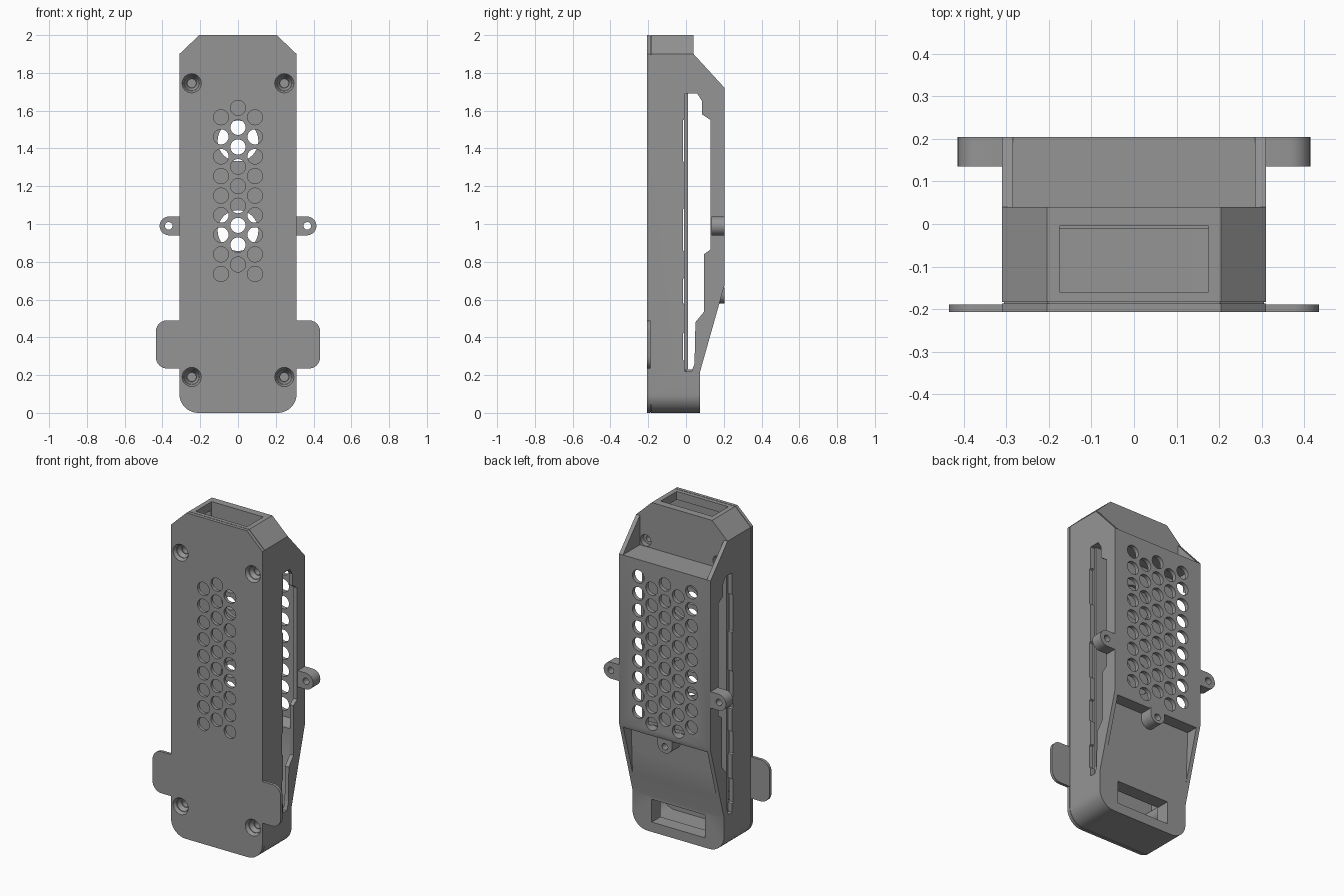
import bpy, bmesh, math

if "Cube" in bpy.data.objects:
    bpy.data.objects.remove(bpy.data.objects["Cube"])

grey = bpy.data.materials.new("plastic_grey")
grey.diffuse_color = (0.30, 0.30, 0.30, 1)
grey.use_nodes = True
grey.node_tree.nodes["Principled BSDF"].inputs["Base Color"].default_value = grey.diffuse_color


def prisms(name, items, axis):
    """Extrude outlines along an axis; items are (points, start, end).
    Outline points are (x, z) for axis y, (y, z) for axis x, (x, y) for axis z."""
    bm = bmesh.new()
    for pts, a, b in items:
        def place(p, d):
            return {"x": (d, p[0], p[1]), "y": (p[0], d, p[1]), "z": (p[0], p[1], d)}[axis]
        lo = [bm.verts.new(place(p, a)) for p in pts]
        hi = [bm.verts.new(place(p, b)) for p in pts]
        n = len(pts)
        bm.faces.new(lo)
        bm.faces.new(hi[::-1])
        for i in range(n):
            j = (i + 1) % n
            bm.faces.new((lo[j], lo[i], hi[i], hi[j]))
    bmesh.ops.recalc_face_normals(bm, faces=bm.faces)
    me = bpy.data.meshes.new(name)
    bm.to_mesh(me)
    bm.free()
    ob = bpy.data.objects.new(name, me)
    bpy.context.collection.objects.link(ob)
    me.materials.append(grey)
    return ob


def combine(ob, other, op="DIFFERENCE"):
    m = ob.modifiers.new("bool", "BOOLEAN")
    m.object, m.operation, m.solver = other, op, "EXACT"
    bpy.context.view_layer.update()
    me = bpy.data.meshes.new_from_object(ob.evaluated_get(bpy.context.evaluated_depsgraph_get()))
    ob.modifiers.clear()
    ob.data = me
    bpy.data.objects.remove(other)


def circle(cx, cz, r, n=24):
    return [(cx + r * math.cos(2 * math.pi * i / n), cz + r * math.sin(2 * math.pi * i / n)) for i in range(n)]


def arc(cx, cz, r, a0, a1, n=10):
    return [(cx + r * math.cos(math.radians(a0 + (a1 - a0) * i / n)),
             cz + r * math.sin(math.radians(a0 + (a1 - a0) * i / n))) for i in range(n + 1)]


def rect(a0, a1, b0, b1):
    return [(a0, b0), (a1, b0), (a1, b1), (a0, b1)]


def cut(ob, items, axis):
    combine(ob, prisms("cutter", items, axis))


def screw_sink(ob, x, z):
    """Countersunk screw hole from the front."""
    bpy.ops.mesh.primitive_cone_add(vertices=24, radius1=0.052, radius2=0.026, depth=0.05,
                                    location=(x, -0.184, z), rotation=(-math.pi / 2, 0, 0))
    combine(ob, bpy.context.object)
    cut(ob, [(circle(x, z, 0.022), -0.2, -0.09)], "y")


def finish(ob):
    bpy.ops.object.select_all(action="DESELECT")
    ob.select_set(True)
    bpy.context.view_layer.objects.active = ob
    bpy.ops.object.shade_smooth_by_angle(angle=math.radians(30))


SCREWS = [(sx * 0.245, z) for sx in (-1, 1) for z in (0.19, 1.745)]
outline = ([(0.31, 1.9), (0.205, 2.0), (-0.205, 2.0), (-0.31, 1.9)]
           + arc(-0.21, 0.1, 0.1, 180, 270) + arc(0.21, 0.1, 0.1, 270, 360))
profile = [(-0.184, 0), (0.075, 0), (0.075, 0.22), (0.205, 0.68),
           (0.205, 1.72), (0.04, 1.9), (0.04, 2.0), (-0.184, 2.0)]


def vents(columns):
    """Staggered round vent positions."""
    return [(c * 0.09, (1.615 if c % 2 == 0 else 1.565) - 0.1037 * r) for c in columns for r in range(9)]


# Main shell: front outline crossed with side profile
shell = prisms("shell", [(outline, -0.184, 0.3)], "y")
combine(shell, prisms("side_profile", [(profile, -0.4, 0.4)], "x"), "INTERSECT")

# Front and rear cavities with a dividing wall between them
cavity = ([(0.285, 1.87), (0.2, 1.95), (-0.2, 1.95), (-0.285, 1.87)]
          + arc(-0.205, 0.11, 0.08, 180, 270) + arc(0.205, 0.11, 0.08, 270, 360))
cut(shell, [(cavity, -0.3, -0.01)], "y")
rear = [(0.01, 0.23), (0.05, 0.23), (0.055, 0.35), (0.1, 0.5), (0.1, 0.69),
        (0.18, 0.71), (0.18, 1.69), (0.01, 1.69)]
cut(shell, [(rear, -0.285, 0.285)], "x")

# Recessed shelf at the top of the back and recessed ramp below the back wall
cut(shell, [(rect(0.04, 0.4, 1.72, 2.2), -0.285, 0.285),
            ([(0.4, 0.66), (0.125, 0.66), (0.118, 0.5), (0.112, 0.35), (0.4, 0.35)], -0.285, 0.285)], "x")

# Plug openings at the top and low on the back
cut(shell, [(rect(-0.175, 0.175, -0.16, -0.005), 1.85, 2.1)], "z")
cut(shell, [(rect(-0.18, 0.18, 0.06, 0.2), -0.05, 0.2)], "y")

# Stepped slots in both side walls, with small notches
slot = [(-0.005, 0.22), (0.03, 0.22), (0.045, 0.26), (0.05, 0.48), (0.095, 0.535), (0.095, 0.84),
        (0.13, 0.865), (0.13, 1.55), (0.085, 1.58), (0.085, 1.65), (0.06, 1.69), (-0.005, 1.69)]
for a, b in ((0.283, 0.4), (-0.4, -0.283)):
    cut(shell, [(slot, a, b)], "x")
    cut(shell, [([(0.012, z0 - 0.015), (0.012, z1 + 0.015), (-0.015, z1), (-0.015, z0)], a, b)
                for z0, z1 in ((0.28, 0.42), (0.58, 0.71), (0.86, 1.08), (1.33, 1.55))], "x")

# Large round holes in the dividing wall, vents in the back wall
cut(shell, [(circle(0, z, 0.108, 32), -0.05, 0.05) for z in (0.965, 1.44)], "y")
cut(shell, [(circle(x, z, 0.04), 0.15, 0.3) for x, z in vents(range(-2, 3))], "y")

# Screw bosses, with holes in the rear recess
combine(shell, prisms("bosses", [(circle(x, z, 0.055), -0.184, 0.0) for x, z in SCREWS], "y"), "UNION")
for sx in (-1, 1):
    cut(shell, [(circle(sx * 0.245, 1.757, 0.035), 0.01, 0.1)], "y")
    cut(shell, [(circle(sx * 0.245, 1.757, 0.018), -0.04, 0.05)], "y")

# Front cover with side flaps and vents
cover = prisms("front_cover", [(outline, -0.207, -0.187)], "y")
flap = (arc(0.375, 0.43, 0.06, 0, 90) + arc(-0.375, 0.43, 0.06, 90, 180)
        + arc(-0.375, 0.295, 0.06, 180, 270) + arc(0.375, 0.295, 0.06, 270, 360))
combine(cover, prisms("flaps", [(flap, -0.207, -0.189)], "y"), "UNION")
cut(cover, [(circle(x, z, 0.04), -0.3, -0.1) for x, z in vents((-1, 0, 1))], "y")
for x, z in SCREWS:
    screw_sink(cover, x, z)
    screw_sink(shell, x, z)

# Thin inset seam between cover and shell
seam = prisms("seam", [([(x * 0.985, 1 + (z - 1) * 0.995) for x, z in outline], -0.188, -0.183)], "y")
cut(seam, [(rect(-0.285, 0.285, 0.24, 1.7), -0.3, 0)], "y")
for x, z in SCREWS:
    cut(seam, [(circle(x, z, 0.045), -0.3, 0)], "y")

# Mounting ears on the sides and a tab under the back wall
for sx, name in ((1, "right_ear"), (-1, "left_ear")):
    pts = [(0.3, 0.94)] + arc(0.365, 0.99, 0.05, -90, 90, 16) + [(0.3, 1.04)]
    ear = prisms(name, [([(sx * x, z) for x, z in pts], 0.135, 0.205)], "y")
    cut(ear, [(circle(sx * 0.367, 0.99, 0.02), 0, 0.3)], "y")
    finish(ear)
tab = prisms("lower_tab", [(arc(0, 0.63, 0.05, 180, 360, 16) + [(0.05, 0.665), (-0.05, 0.665)], 0.11, 0.205)], "y")
cut(tab, [(circle(0, 0.62, 0.02), 0.13, 0.3)], "y")

for ob in (shell, cover, seam, tab):
    finish(ob)
